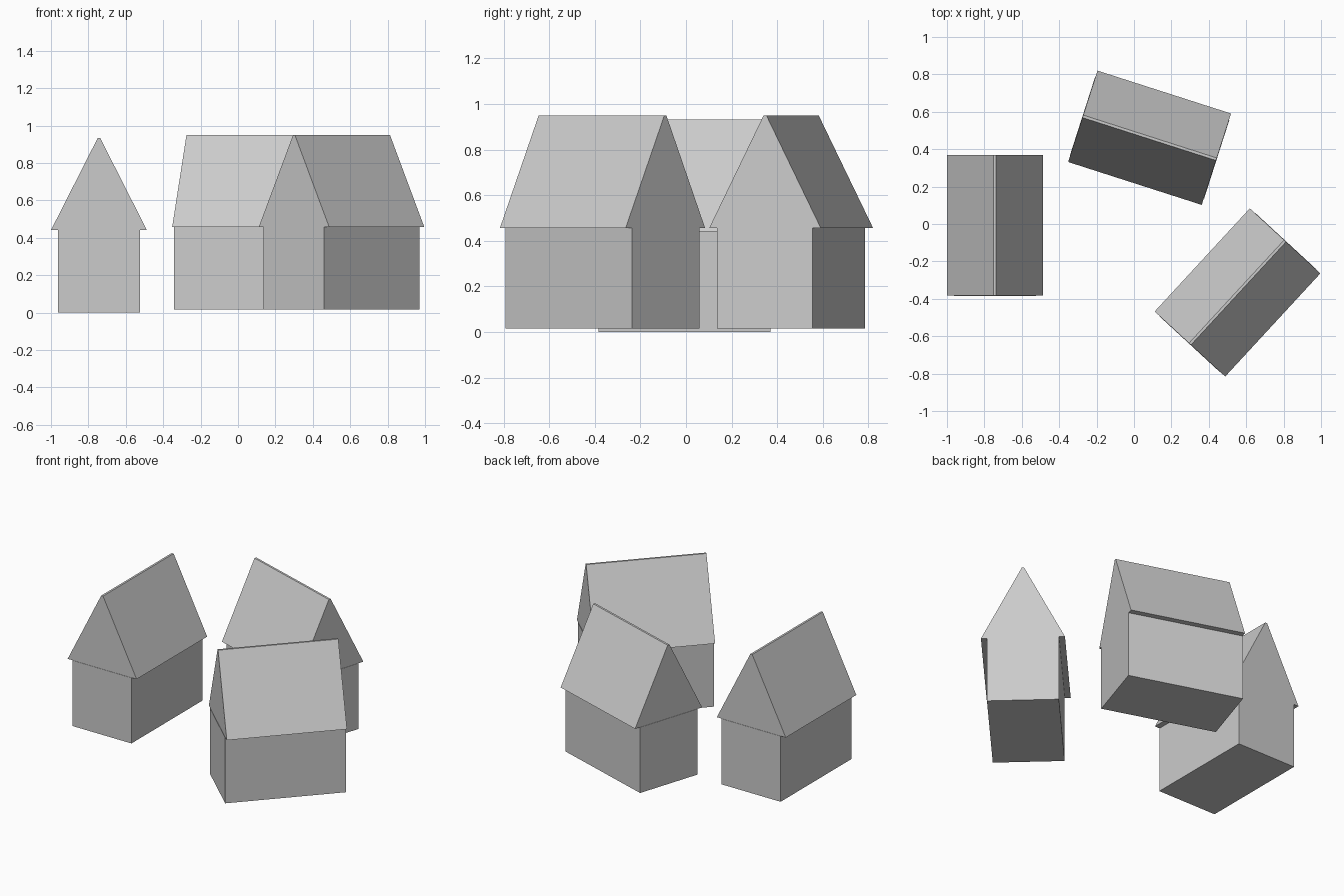
import bpy
from math import radians
from mathutils import Matrix, Vector

if "Cube" in bpy.data.objects:
    bpy.data.objects.remove(bpy.data.objects["Cube"])

WALL_H, APEX_H = 0.441, 0.933


def extrude_profile(name, profile, half_len, matrix):
    """Closed x/z profile extruded along local y."""
    n = len(profile)
    verts = [(x, y, z) for y in (-half_len, half_len) for x, z in profile]
    faces = [tuple(range(n)), tuple(range(2 * n - 1, n - 1, -1))]
    faces += [(i, i + n, (i + 1) % n + n, (i + 1) % n) for i in range(n)]
    mesh = bpy.data.meshes.new(name)
    mesh.from_pydata(verts, [], faces)
    mesh.update()
    obj = bpy.data.objects.new(name, mesh)
    bpy.context.collection.objects.link(obj)
    obj.matrix_world = matrix
    return obj


def house(prefix, location, angle):
    matrix = Matrix.Translation(Vector(location)) @ Matrix.Rotation(radians(angle), 4, 'Z')
    # box-shaped walls
    extrude_profile(prefix + "_walls",
                    [(-0.2195, 0), (0.2195, 0), (0.2195, WALL_H), (-0.2195, WALL_H)],
                    0.377, matrix)
    # gable roof with a narrow flat ridge
    extrude_profile(prefix + "_roof",
                    [(-0.2565, WALL_H), (0.2565, WALL_H), (0.007, APEX_H), (-0.007, APEX_H)],
                    0.375, matrix)


house("left_house", (-0.7435, -0.007, 0), 0)
house("right_house", (0.5535, -0.366, 0.016), -42.7)
house("back_house", (0.0835, 0.461, 0.016), 72.2)
